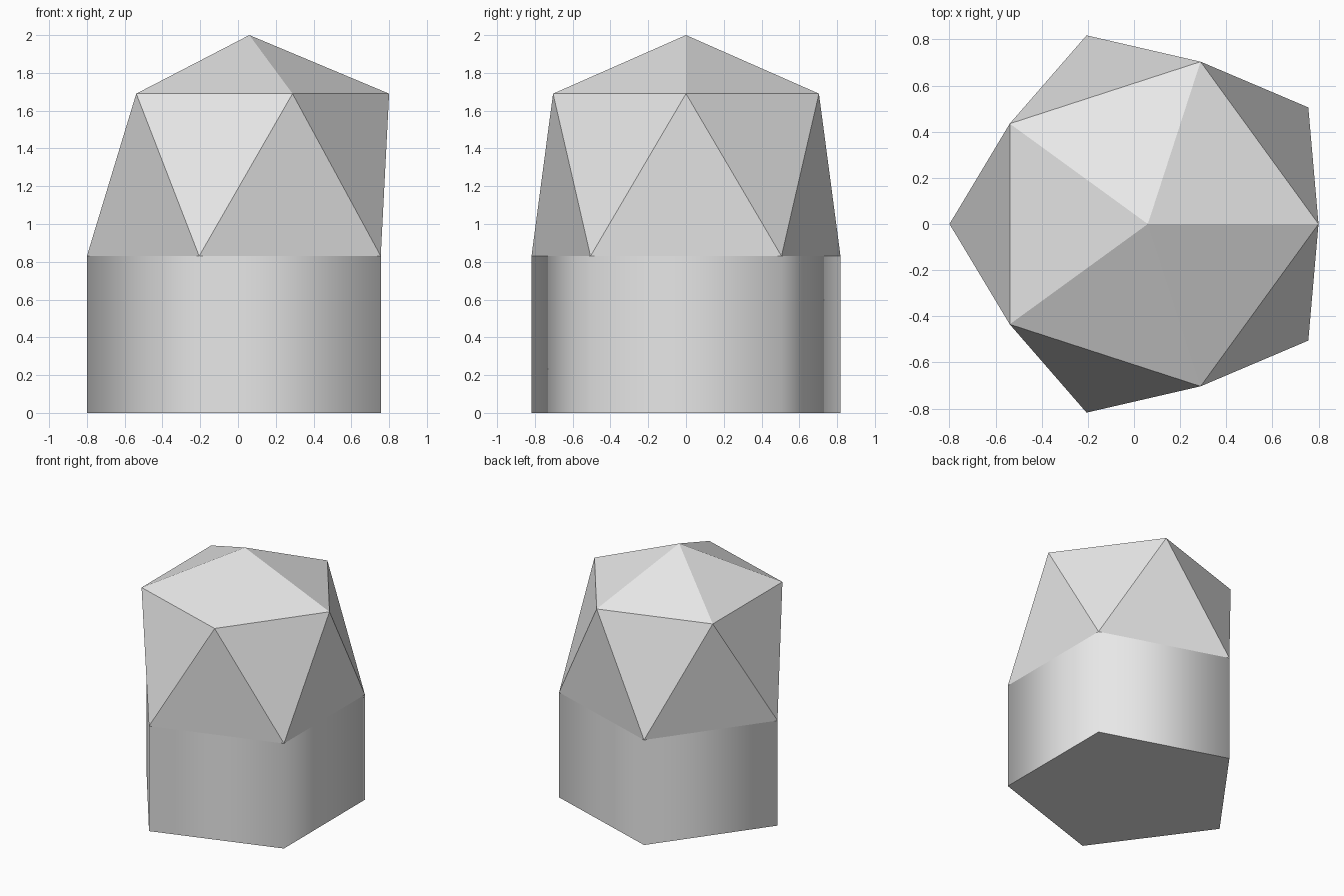
import bpy, bmesh
from math import cos, sin, tau

if "Cube" in bpy.data.objects:
    bpy.data.objects.remove(bpy.data.objects["Cube"])

SIDES = 5
CENTRE_X = 0.06
EAVES_Z, SHOULDER_Z, APEX_Z = 0.83, 1.69, 2.0
WALL_R, SHOULDER_R = 0.86, 0.74

grey = bpy.data.materials.new("light grey")
grey.use_nodes = True
colour = (0.8, 0.8, 0.8, 1)
grey.diffuse_color = colour
grey.node_tree.nodes["Principled BSDF"].inputs["Base Color"].default_value = colour


def ring(bm, radius, z, turn):
    """Five vertices around the axis, turned by a fraction of a revolution."""
    return [bm.verts.new((CENTRE_X + radius * cos(tau * (i / SIDES + turn)),
                          radius * sin(tau * (i / SIDES + turn)), z))
            for i in range(SIDES)]


def finish(bm, name):
    bm.normal_update()
    mesh = bpy.data.meshes.new(name)
    bm.to_mesh(mesh)
    bm.free()
    mesh.materials.append(grey)
    obj = bpy.data.objects.new(name, mesh)
    bpy.context.collection.objects.link(obj)
    return obj


# Pentagonal base: walls shaded smoothly around, sharp rims, flat floor
bm = bmesh.new()
low = ring(bm, WALL_R, 0, 0.1)
high = ring(bm, WALL_R, EAVES_Z, 0.1)
for i in range(SIDES):
    j = (i + 1) % SIDES
    wall = bm.faces.new((low[i], low[j], high[j], high[i]))
    wall.smooth = True
bm.faces.new(low[::-1])
for e in bm.edges:
    e.smooth = e.verts[0].co.z != e.verts[1].co.z
finish(bm, "base")

# Faceted dome: a belt of alternating triangles and a shallow cap
bm = bmesh.new()
eaves = ring(bm, WALL_R, EAVES_Z, 0.1)
shoulder = ring(bm, SHOULDER_R, SHOULDER_Z, 0)
apex = bm.verts.new((CENTRE_X, 0, APEX_Z))
for i in range(SIDES):
    j = (i + 1) % SIDES
    bm.faces.new((shoulder[i], eaves[i], shoulder[j]))
    bm.faces.new((eaves[i], eaves[j], shoulder[j]))
    bm.faces.new((shoulder[i], shoulder[j], apex))
finish(bm, "dome")
